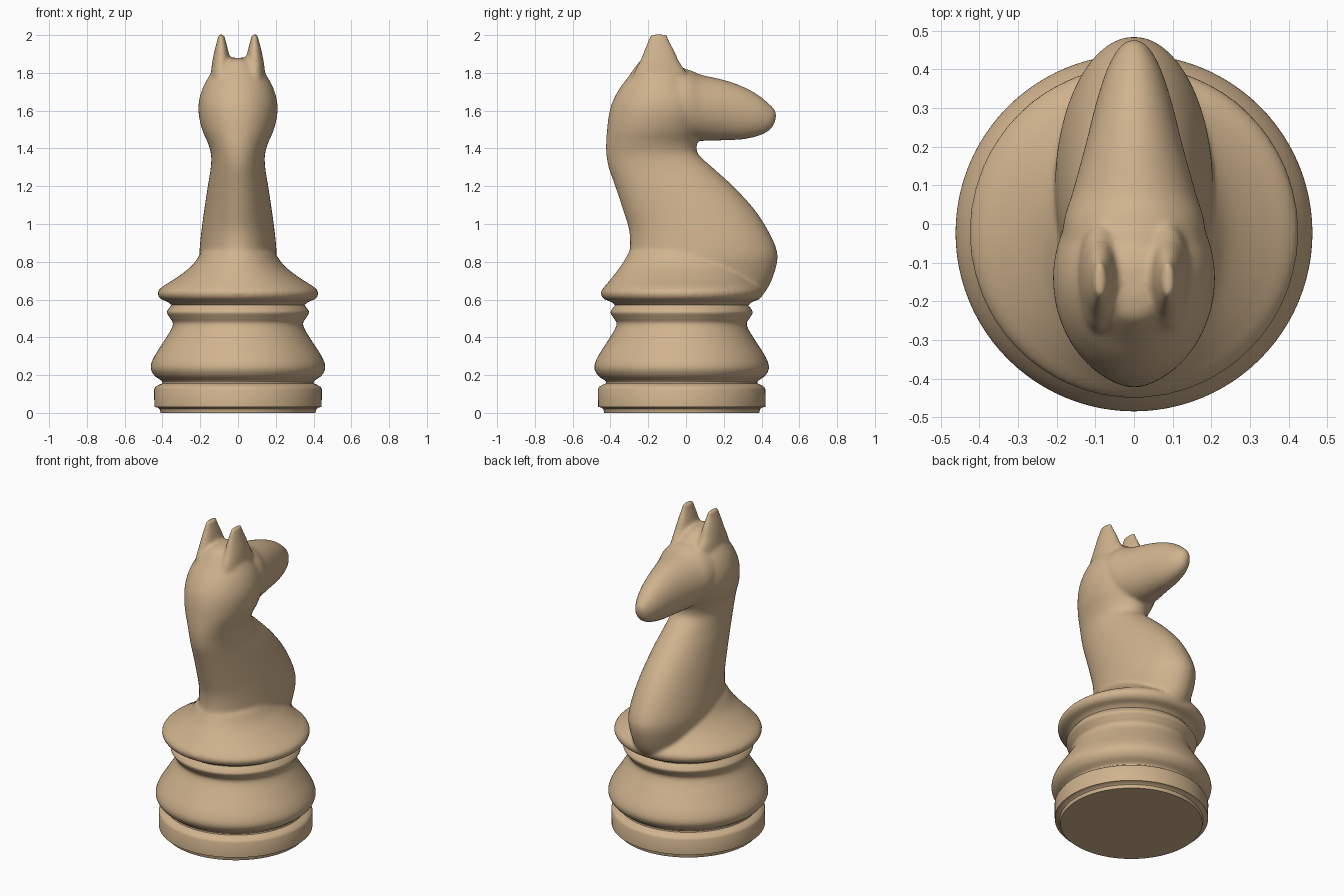
import bpy, bmesh, math
from mathutils import Vector

wood = bpy.data.materials.new("light wood")
wood.diffuse_color = (0.63, 0.45, 0.27, 1)


def spline(rows, steps=5):
    """Catmull-Rom resampling of rows of numbers."""
    out = []
    for i in range(len(rows) - 1):
        p0, p1 = rows[max(i - 1, 0)], rows[i]
        p2, p3 = rows[i + 1], rows[min(i + 2, len(rows) - 1)]
        for s in range(steps):
            t = s / steps
            out.append(tuple(
                0.5 * (2 * b + (c - a) * t + (2 * a - 5 * b + 4 * c - d) * t * t
                       + (3 * b - a - 3 * c + d) * t ** 3)
                for a, b, c, d in zip(p0, p1, p2, p3)))
    return out + [tuple(rows[-1])]


def add_loft(bm, rows, axis="z", cx=0.0, n=64):
    """Closed skin over elliptical rings: (position, half width, low, high)."""
    rings = []
    for pos, hw, lo, hi in rows:
        ring = []
        for k in range(n):
            a = 2 * math.pi * k / n
            x = cx + hw * math.cos(a)
            v = (lo + hi) / 2 + (hi - lo) / 2 * math.sin(a)
            ring.append(bm.verts.new((x, v, pos) if axis == "z" else (x, pos, v)))
        rings.append(ring)
    faces = [bm.faces.new(rings[0]), bm.faces.new(rings[-1])]
    for r0, r1 in zip(rings, rings[1:]):
        for k in range(n):
            j = (k + 1) % n
            faces.append(bm.faces.new((r0[k], r0[j], r1[j], r1[k])))
    bmesh.ops.recalc_face_normals(bm, faces=faces)


def make_object(name, bm):
    me = bpy.data.meshes.new(name)
    bm.to_mesh(me)
    bm.free()
    ob = bpy.data.objects.new(name, me)
    bpy.context.collection.objects.link(ob)
    me.materials.append(wood)
    bpy.ops.object.select_all(action="DESELECT")
    ob.select_set(True)
    bpy.context.view_layer.objects.active = ob
    bpy.ops.object.shade_smooth_by_angle(angle=math.radians(35))
    return ob


def turned(name, profile):
    """Round turned part from (radius, height) points."""
    bm = bmesh.new()
    add_loft(bm, [(z, r, -0.023 - r, -0.023 + r) for r, z in profile], n=96)
    return make_object(name, bm)


# Turned foot and mouldings
turned("plinth", [(0.41, 0), (0.415, 0.02), (0.425, 0.028), (0.443, 0.032), (0.444, 0.125),
                  (0.437, 0.138), (0.42, 0.148), (0.402, 0.156), (0.40, 0.165)])
turned("base_moulding", spline([
    (0.40, 0.155), (0.405, 0.17), (0.443, 0.198), (0.462, 0.24), (0.445, 0.295),
    (0.395, 0.375), (0.355, 0.44), (0.345, 0.475), (0.36, 0.502), (0.376, 0.53),
    (0.368, 0.55), (0.355, 0.567), (0.35, 0.58)]))

# Upper body: overlapping lofts fused into one carved surface
bm = bmesh.new()
# flared collar
add_loft(bm, spline([
    (0.565, 0.35, -0.375, 0.33), (0.585, 0.365, -0.39, 0.345), (0.603, 0.41, -0.435, 0.39),
    (0.635, 0.427, -0.452, 0.41), (0.665, 0.405, -0.435, 0.40), (0.70, 0.35, -0.405, 0.36),
    (0.745, 0.285, -0.37, 0.33), (0.79, 0.235, -0.337, 0.31), (0.85, 0.195, -0.303, 0.27)]))
# chest, neck and skull
add_loft(bm, spline([
    (0.59, 0.17, -0.25, 0.35), (0.63, 0.18, -0.28, 0.41), (0.70, 0.19, -0.31, 0.453),
    (0.80, 0.204, -0.315, 0.483), (0.87, 0.203, -0.297, 0.478), (0.97, 0.193, -0.302, 0.432),
    (1.08, 0.178, -0.335, 0.36), (1.20, 0.160, -0.375, 0.25), (1.30, 0.144, -0.41, 0.14),
    (1.37, 0.143, -0.422, 0.065), (1.43, 0.160, -0.423, 0.06), (1.50, 0.190, -0.418, 0.09),
    (1.58, 0.208, -0.408, 0.12), (1.65, 0.207, -0.388, 0.11), (1.72, 0.187, -0.35, 0.07),
    (1.78, 0.155, -0.305, 0.02), (1.83, 0.12, -0.27, -0.02), (1.865, 0.08, -0.24, -0.06),
    (1.88, 0.03, -0.19, -0.11)]))
# muzzle
add_loft(bm, spline([
    (-0.15, 0.19, 1.47, 1.83), (0.0, 0.183, 1.445, 1.82), (0.08, 0.160, 1.44, 1.79),
    (0.2, 0.127, 1.443, 1.763), (0.3, 0.102, 1.448, 1.728), (0.38, 0.078, 1.465, 1.685),
    (0.43, 0.056, 1.487, 1.645), (0.46, 0.036, 1.515, 1.618), (0.478, 0.012, 1.56, 1.592)]),
    axis="y")
# pair of ears
for side in (-1, 1):
    add_loft(bm, spline([
        (1.70, 0.07, -0.30, 0.02), (1.80, 0.056, -0.275, 0.0), (1.86, 0.048, -0.245, -0.035),
        (1.92, 0.036, -0.222, -0.062), (1.97, 0.023, -0.202, -0.088),
        (2.004, 0.015, -0.188, -0.10)]), cx=side * 0.088, n=32)
body = make_object("horse_head_and_neck", bm)
fuse = body.modifiers.new("fuse", "REMESH")
fuse.mode = "VOXEL"
fuse.voxel_size = 0.01
fuse.use_smooth_shade = True
soften = body.modifiers.new("soften", "SMOOTH")
soften.factor = 0.5
soften.iterations = 10
